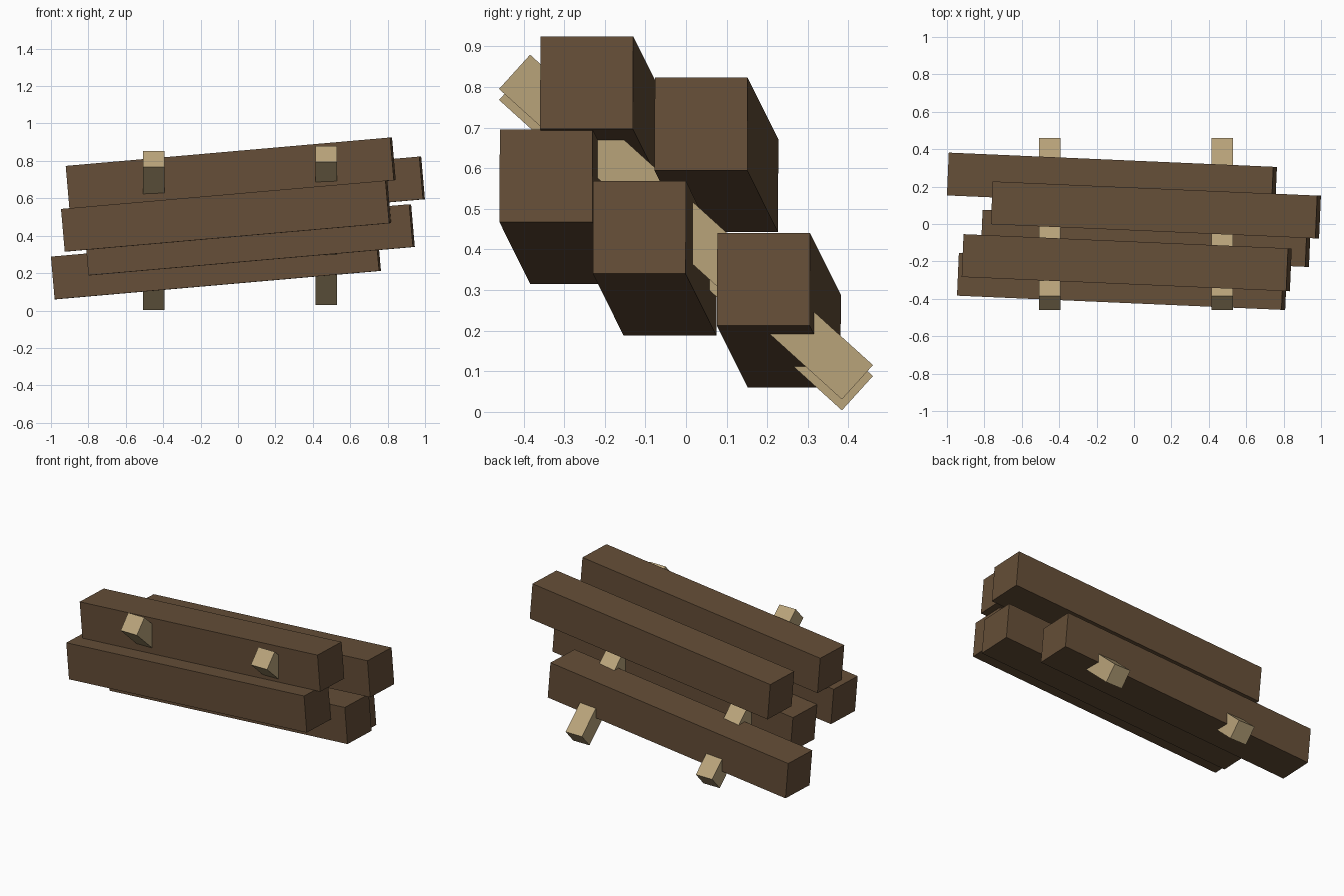
import bpy
from math import radians, atan2

if "Cube" in bpy.data.objects:
    bpy.data.objects.remove(bpy.data.objects["Cube"])


def material(name, rgb):
    m = bpy.data.materials.new(name)
    m.diffuse_color = (*rgb, 1)
    m.use_nodes = True
    m.node_tree.nodes["Principled BSDF"].inputs["Base Color"].default_value = m.diffuse_color
    return m


dark_wood = material("dark brown wood", (0.130, 0.077, 0.039))
pale_wood = material("pale tan wood", (0.485, 0.367, 0.195))


def bar(name, size, centre, rotation, mat):
    bpy.ops.mesh.primitive_cube_add(size=1, location=centre, rotation=rotation)
    ob = bpy.context.object
    ob.name = name
    ob.scale = size
    bpy.ops.object.transform_apply(location=False, rotation=False, scale=True)
    ob.data.materials.append(mat)
    return ob


# Five parallel square beams, staggered lengthwise
BEAM = (1.743, 0.229, 0.229)
beam_tilt = (0, radians(-5), radians(-2.5))
beam_centres = [
    (-0.039, -0.207, 0.735),
    (0.117, 0.075, 0.633),
    (-0.064, -0.307, 0.505),
    (0.063, -0.077, 0.378),
    (-0.118, 0.229, 0.250),
]
for i, c in enumerate(beam_centres, 1):
    bar(f"beam_{i}", BEAM, c, beam_tilt, dark_wood)

# Two sloping cross bars running through the stack
slope = atan2(-0.765, 0.845)
for name, x, z in (("cross_bar_left", -0.45, 0.428), ("cross_bar_right", 0.471, 0.455)):
    bar(name, (0.115, 1.14, 0.114), (x, 0, z), (slope, 0, 0), pale_wood)
